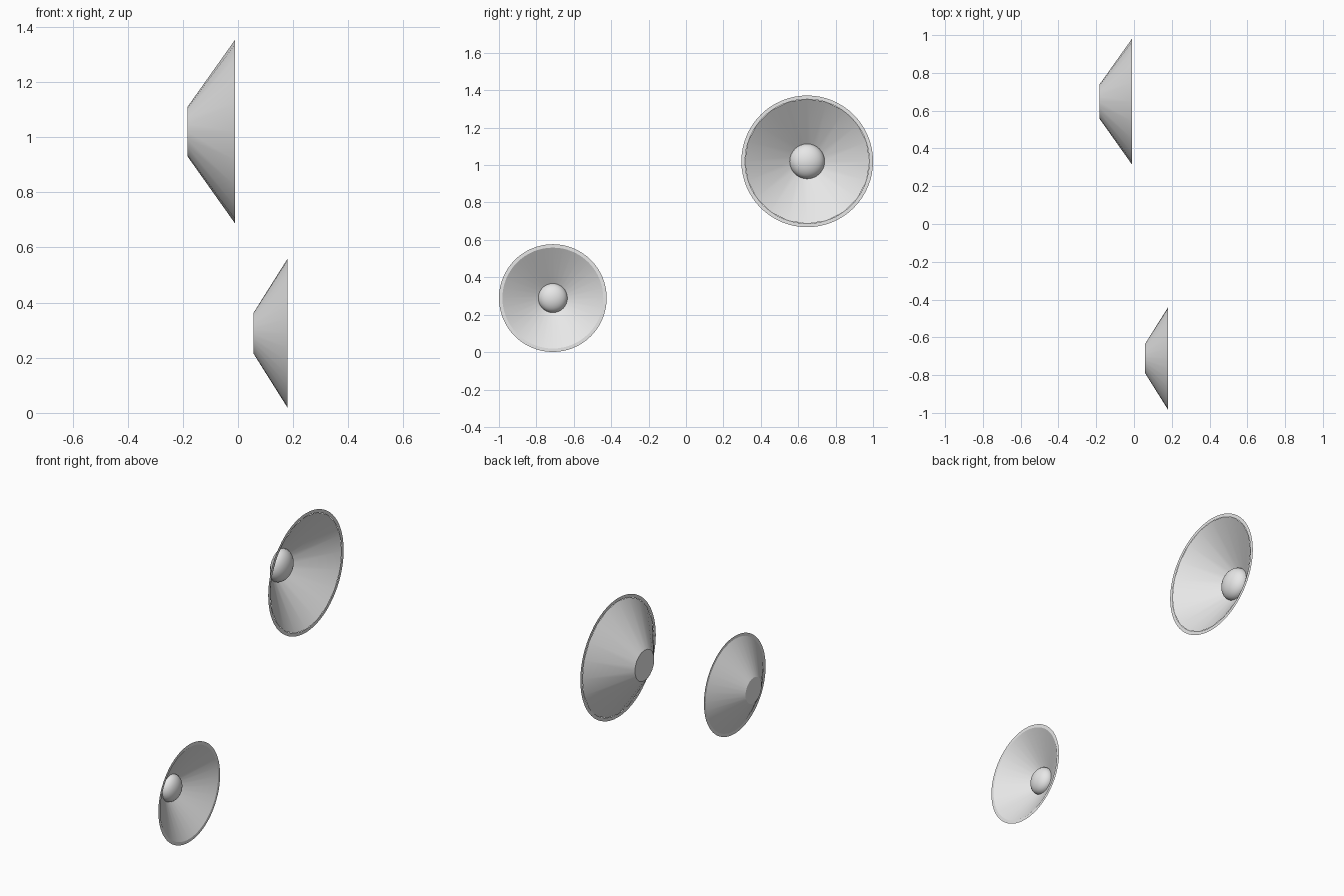
import bpy, bmesh
from math import pi, sin, cos, radians

cube = bpy.data.objects.get("Cube")
if cube:
    bpy.data.objects.remove(cube, do_unlink=True)

# single pale grey finish
grey = bpy.data.materials.new("pale_grey")
grey.use_nodes = True
grey.diffuse_color = (0.8, 0.8, 0.8, 1)
grey.node_tree.nodes["Principled BSDF"].inputs["Base Color"].default_value = (0.8, 0.8, 0.8, 1)


def lathe(name, profile, centre, segments):
    """Turn (x offset, radius) points about the x axis."""
    bm = bmesh.new()
    verts = [bm.verts.new((x, 0, r)) for x, r in profile]
    edges = [bm.edges.new(pair) for pair in zip(verts, verts[1:])]
    bmesh.ops.spin(bm, geom=verts + edges, cent=(0, 0, 0), axis=(1, 0, 0),
                   angle=2 * pi, steps=segments, use_merge=True)
    bmesh.ops.remove_doubles(bm, verts=bm.verts, dist=0.0001)
    bmesh.ops.recalc_face_normals(bm, faces=bm.faces)
    mesh = bpy.data.meshes.new(name)
    bm.to_mesh(mesh)
    bm.free()
    mesh.materials.append(grey)
    obj = bpy.data.objects.new(name, mesh)
    obj.location = centre
    bpy.context.collection.objects.link(obj)
    bpy.ops.object.select_all(action="DESELECT")
    obj.select_set(True)
    bpy.context.view_layer.objects.active = obj
    bpy.ops.object.shade_smooth_by_angle(angle=radians(30))
    return obj


def lamp(side, centre, depth, cap, mouth, rim, segments):
    """Open reflector bowl, flat rim ring and domed bulb, facing +x."""
    lathe(side + "_reflector", [(-depth, 0), (-depth, cap), (0, mouth)], centre, segments)
    lathe(side + "_rim", [(0, mouth * 0.995), (0, rim)], centre, 64)
    bulb = cap * 1.04
    arc = [i * pi / 16 for i in range(9)]
    dome = [(-depth + 0.003 + bulb * 0.66 * cos(a), bulb * sin(a)) for a in arc]
    lathe(side + "_bulb", dome, centre, 32)


lamp("large", (-0.01, 0.648, 1.02), 0.173, 0.09, 0.334, 0.352, 20)
lamp("small", (0.18, -0.712, 0.289), 0.123, 0.075, 0.271, 0.288, 32)
